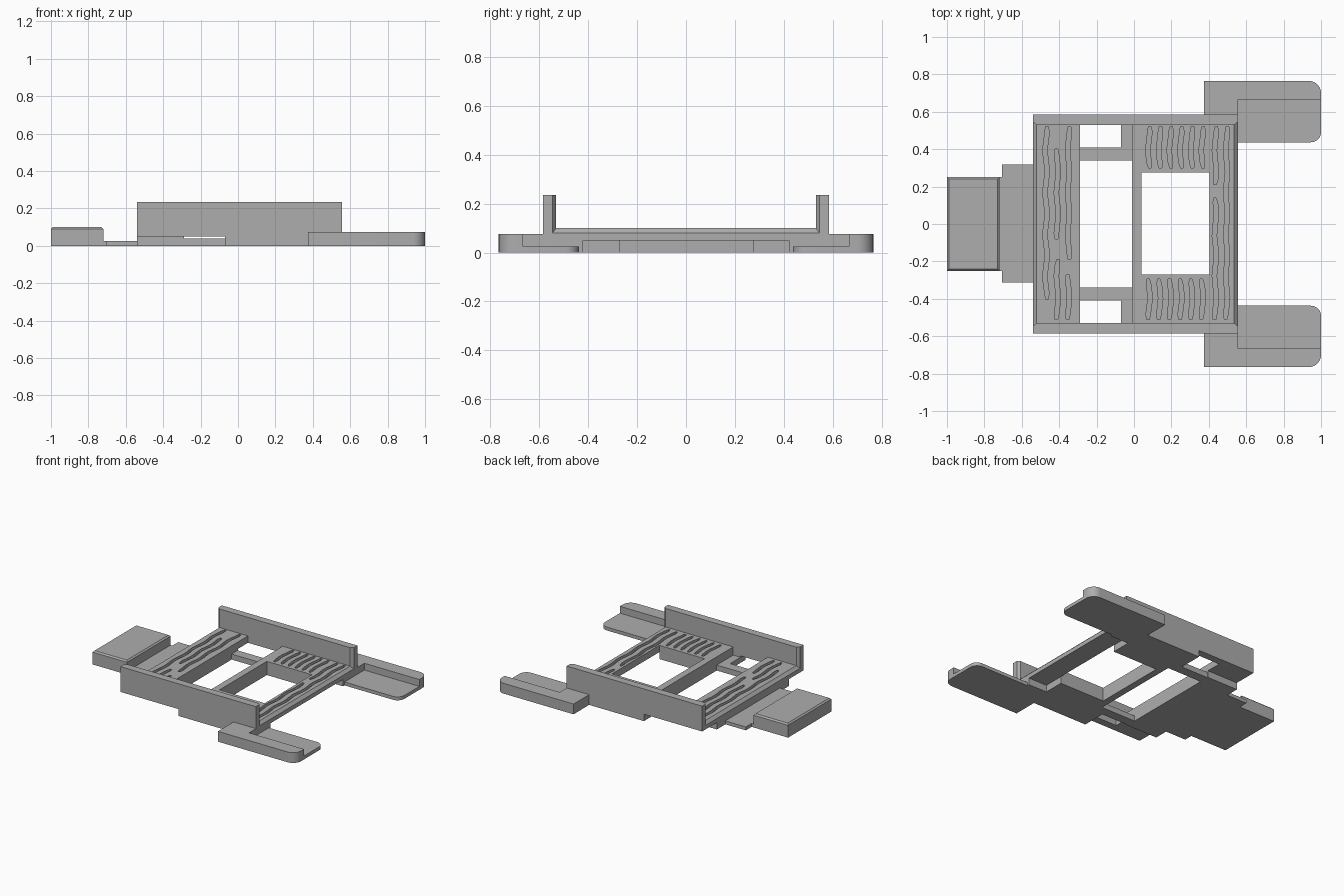
import bpy, bmesh, math
from mathutils import Vector

if "Cube" in bpy.data.objects:
    bpy.data.objects.remove(bpy.data.objects["Cube"], do_unlink=True)

grey = bpy.data.materials.new("plain_grey")
grey.use_nodes = True
colour = (0.42, 0.42, 0.42, 1)
grey.diffuse_color = colour
grey.node_tree.nodes["Principled BSDF"].inputs["Base Color"].default_value = colour


def finish(name, bm):
    bmesh.ops.recalc_face_normals(bm, faces=bm.faces)
    mesh = bpy.data.meshes.new(name)
    bm.to_mesh(mesh)
    bm.free()
    mesh.materials.append(grey)
    obj = bpy.data.objects.new(name, mesh)
    bpy.context.collection.objects.link(obj)
    return obj


def add_prism(bm, points, direction):
    """Extrude a closed outline along a vector."""
    face = bm.faces.new([bm.verts.new(p) for p in points])
    top = bmesh.ops.extrude_face_region(bm, geom=[face])["geom"]
    verts = [v for v in top if isinstance(v, bmesh.types.BMVert)]
    bmesh.ops.translate(bm, verts=verts, vec=Vector(direction))


def slab(name, outline, z0, z1):
    bm = bmesh.new()
    add_prism(bm, [(x, y, z0) for x, y in outline], (0, 0, z1 - z0))
    return finish(name, bm)


def box(name, x0, x1, y0, y1, z0, z1):
    return slab(name, [(x0, y0), (x1, y0), (x1, y1), (x0, y1)], z0, z1)


def beam(name, profile, half):
    """Extrude an xz profile across the width."""
    bm = bmesh.new()
    add_prism(bm, [(x, -half, z) for x, z in profile], (0, 2 * half, 0))
    return finish(name, bm)


def arc(cx, cy, r, start, steps=8):
    angles = [math.radians(start + 90 * i / steps) for i in range(steps + 1)]
    return [(cx + r * math.cos(a), cy + r * math.sin(a)) for a in angles]


def cut(obj, cutters):
    for c in cutters:
        c.hide_render = True
        mod = obj.modifiers.new("cut", "BOOLEAN")
        mod.operation = "DIFFERENCE"
        mod.solver = "EXACT"
        mod.object = c
    deps = bpy.context.evaluated_depsgraph_get()
    mesh = bpy.data.meshes.new_from_object(obj.evaluated_get(deps))
    obj.modifiers.clear()
    obj.data = mesh
    for c in cutters:
        bpy.data.objects.remove(c, do_unlink=True)


def grooves(name, runs):
    """Wavy slots running along y, cut into the deck top."""
    bm = bmesh.new()
    for x, y0, y1 in runs:
        n = max(8, round((y1 - y0) / 0.03))
        left, right = [], []
        for i in range(n + 1):
            y = y0 + (y1 - y0) * i / n
            w = 0.007 if i in (0, n) else 0.012
            mid = x + 0.005 * math.sin(y * 28)
            left.append((mid - w, y, DECK - 0.02))
            right.append((mid + w, y, DECK - 0.02))
        add_prism(bm, right + left[::-1], (0, 0, 0.05))
    return finish(name, bm)


DECK, BACK, FRONT, HOLE = 0.10, -0.54, 0.555, 0.27
WALL_IN, WALL_OUT, CH = 0.53, 0.585, 0.02

# Left deck with chamfered end, and its narrower base
left_deck = beam("left_deck", [(BACK, 0.05), (-0.29, 0.05), (-0.29, DECK),
                               (BACK + CH, DECK), (BACK, DECK - CH)], 0.55)
cut(left_deck, [grooves("left_grooves", [
    (-0.47, -0.40, 0.52), (-0.41, -0.08, 0.40), (-0.41, -0.51, -0.19),
    (-0.35, -0.19, 0.52), (-0.35, -0.51, -0.27)])])
box("left_base", BACK, -0.29, -0.415, 0.415, 0, 0.055)

# Right deck with window, underside recess and grooves
right_deck = beam("right_deck", [(-0.01, 0), (FRONT, 0), (FRONT, DECK - CH),
                                 (FRONT - CH, DECK), (-0.01, DECK)], 0.55)
runs = [(0.435, 0.21, 0.52), (0.435, -0.51, 0.14), (0.495, -0.51, 0.52)]
for i in range(6):
    x = 0.08 + 0.057 * i
    runs += [(x, 0.30, 0.52), (x, -0.51, -0.295)]
cut(right_deck, [box("window_cutter", 0.04, 0.405, -HOLE, HOLE + 0.005, -0.1, 0.3),
                 box("recess_cutter", 0.405, 0.7, -0.42, 0.42, -0.1, 0.05),
                 grooves("right_grooves", runs)])

# Pad with chamfered rim, and the thin neck behind it
box("neck", -0.705, BACK + 0.01, -0.313, 0.317, 0, 0.025)
pad = box("pad", -1, -0.72, -0.25, 0.25, 0, 0.10)
bm = bmesh.new()
bm.from_mesh(pad.data)
rim = [e for e in bm.edges if all(v.co.z > 0.09 for v in e.verts)]
bmesh.ops.bevel(bm, geom=rim, offset=0.01, segments=1, affect="EDGES")
bm.to_mesh(pad.data)
bm.free()
box("pad_foot", -0.73, -0.70, -0.25, 0.25, 0, 0.025)

# Mirrored parts: walls, rails and arms
for side, s in (("left", 1), ("right", -1)):
    def flip(points):
        return [(x, s * y) for x, y in points]

    def rect(x0, x1, y0, y1):
        return flip([(x0, y0), (x1, y0), (x1, y1), (x0, y1)])

    slab(side + "_wall", flip([
        (BACK, WALL_OUT), (BACK, WALL_IN + 0.015), (BACK + CH, WALL_IN),
        (FRONT - CH, WALL_IN), (FRONT, WALL_IN + 0.015), (FRONT, WALL_OUT)]), 0.05, 0.235)
    slab(side + "_wall_foot", rect(-0.07, FRONT, WALL_IN, WALL_OUT), 0, 0.05)
    slab(side + "_ledge", rect(-0.07, 0, 0.34, 0.55), 0, 0.04)
    slab(side + "_rail", rect(-0.30, -0.05, 0.34, 0.41), 0, 0.04)

    outer = arc(0.935, 0.70, 0.065, 0)
    shelf = flip([(0.55, 0.765), (0.55, 0.437)] + arc(0.945, 0.492, 0.055, 270) + outer)
    raised = flip([(0.373, 0.575), (FRONT, 0.575), (FRONT, 0.665), (1, 0.665)]
                  + outer + [(0.373, 0.765)])
    for part in (slab(side + "_arm_shelf", shelf, 0, 0.025),
                 slab(side + "_arm_rim", raised, 0, 0.075)):
        bpy.ops.object.select_all(action="DESELECT")
        part.select_set(True)
        bpy.context.view_layer.objects.active = part
        bpy.ops.object.shade_smooth_by_angle(angle=math.radians(30))
